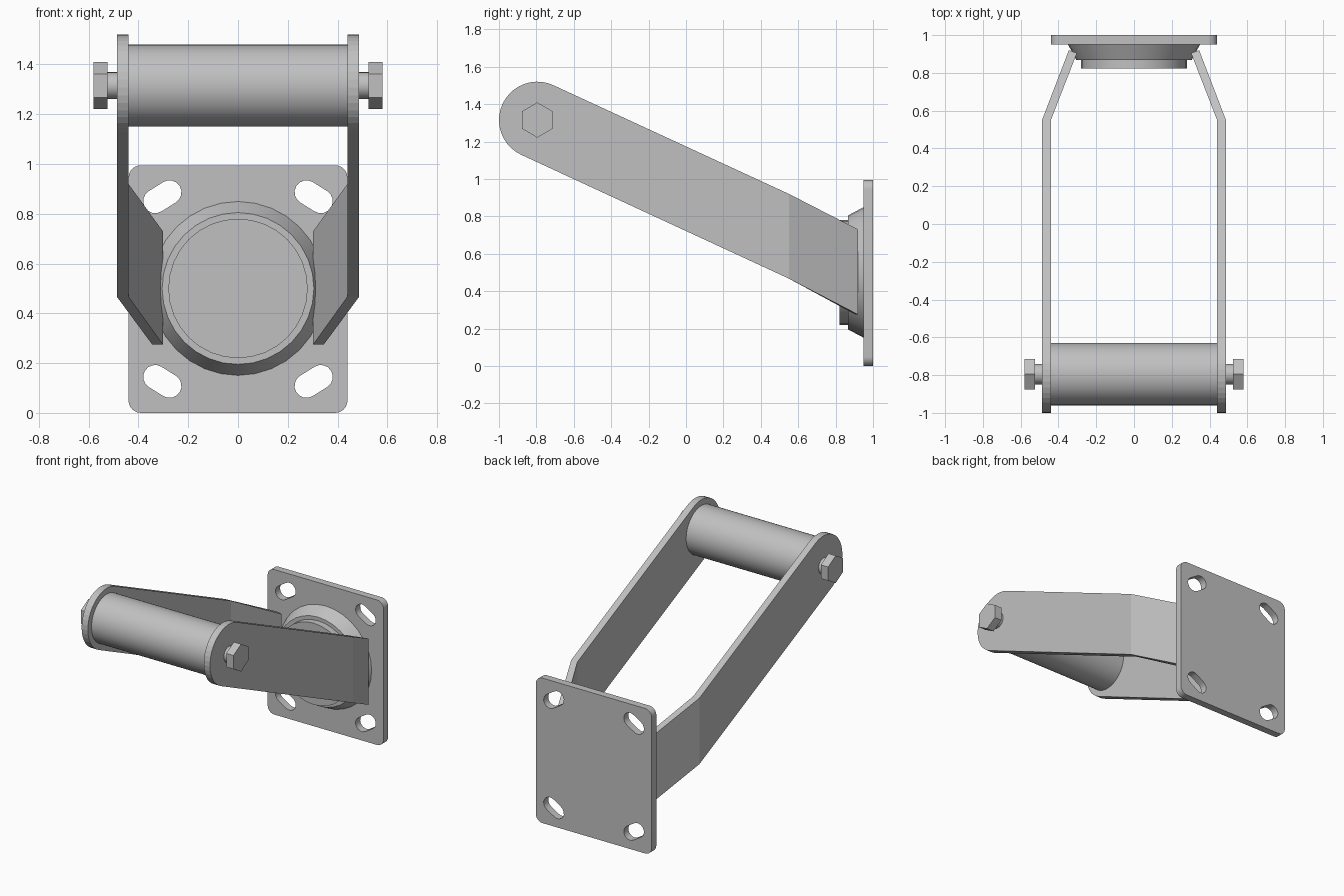
import bpy, bmesh, math
from math import cos, sin, pi, radians
from mathutils import Matrix, Vector

cube = bpy.data.objects.get("Cube")
if cube:
    bpy.data.objects.remove(cube, do_unlink=True)

steel = bpy.data.materials.new("plain_grey_steel")
steel.use_nodes = True
GREY = (0.53, 0.53, 0.53, 1)
steel.diffuse_color = GREY
steel.node_tree.nodes["Principled BSDF"].inputs["Base Color"].default_value = GREY

PIVOT_Y, PIVOT_Z = -0.795, 1.315


def add_object(name, mesh, smooth=False):
    obj = bpy.data.objects.new(name, mesh)
    bpy.context.collection.objects.link(obj)
    mesh.materials.clear()
    mesh.materials.append(steel)
    if smooth:
        bpy.ops.object.select_all(action="DESELECT")
        obj.select_set(True)
        bpy.context.view_layer.objects.active = obj
        bpy.ops.object.shade_smooth_by_angle(angle=radians(31))
    return obj


def finish(name, bm, smooth=False):
    bmesh.ops.recalc_face_normals(bm, faces=bm.faces)
    mesh = bpy.data.meshes.new(name)
    bm.to_mesh(mesh)
    bm.free()
    return add_object(name, mesh, smooth)


def rod(name, start, end, r1, r2, sides, spin=0, smooth=True):
    """Capped cylinder, cone or prism between two points."""
    start, end = Vector(start), Vector(end)
    axis = end - start
    turn = axis.to_track_quat("Z", "Y").to_matrix().to_4x4()
    place = Matrix.Translation((start + end) / 2) @ turn @ Matrix.Rotation(spin, 4, "Z")
    bm = bmesh.new()
    bmesh.ops.create_cone(bm, cap_ends=True, segments=sides, radius1=r1,
                          radius2=r2, depth=axis.length, matrix=place)
    return finish(name, bm, smooth)


def arc(cx, cy, r, a0, a1, steps):
    return [(cx + r * cos(a0 + (a1 - a0) * i / steps),
             cy + r * sin(a0 + (a1 - a0) * i / steps)) for i in range(steps + 1)]


# Mounting plate: rounded outline with four angled slots
def add_loop(curve, points):
    spline = curve.splines.new("POLY")
    spline.points.add(len(points) - 1)
    for p, (x, z) in zip(spline.points, points):
        p.co = (x, z, 0, 1)
    spline.use_cyclic_u = True


W, H, R = 0.44, 0.4975, 0.05
outline = []
for k, (sx, sz) in enumerate([(1, 1), (-1, 1), (-1, -1), (1, -1)]):
    outline += arc(sx * (W - R), H + sz * (H - R), R, k * pi / 2, (k + 1) * pi / 2, 6)
curve = bpy.data.curves.new("plate_outline", "CURVE")
curve.dimensions = "2D"
curve.fill_mode = "BOTH"
curve.extrude = 0.025
add_loop(curve, outline)
tilt = radians(32)
for sx in (1, -1):
    for sz in (1, -1):
        slot = []
        for end in (1, -1):
            a = -tilt + (0 if end == 1 else pi)
            slot += arc(0.304 + end * 0.034 * cos(tilt), 0.371 - end * 0.034 * sin(tilt),
                        0.048, a - pi / 2, a + pi / 2, 8)
        add_loop(curve, [(sx * x, H + sz * z) for x, z in slot])
helper = bpy.data.objects.new("plate_outline", curve)
bpy.context.collection.objects.link(helper)
bpy.context.view_layer.update()
plate_mesh = bpy.data.meshes.new_from_object(
    helper.evaluated_get(bpy.context.evaluated_depsgraph_get()))
bpy.data.objects.remove(helper, do_unlink=True)
plate_mesh.transform(Matrix.Translation((0, 0.975, 0)) @ Matrix.Rotation(pi / 2, 4, "X"))
bm = bmesh.new()
bm.from_mesh(plate_mesh)
bmesh.ops.remove_doubles(bm, verts=bm.verts, dist=0.0005)
finish("mounting_plate", bm, True)

# Swivel: tapered base and round cap
rod("swivel_base", (0, 0.955, 0.5), (0, 0.867, 0.5), 0.352, 0.305, 32)
rod("swivel_cap", (0, 0.87, 0.5), (0, 0.822, 0.5), 0.28, 0.28, 32)

# Roller between the arms
rod("roller", (-0.44, PIVOT_Y, PIVOT_Z), (0.44, PIVOT_Y, PIVOT_Z), 0.165, 0.165, 48)


# Arms: rounded front end, sloping bar, inward bend at the back
def arm(name, side):
    slope = radians(-24.8)
    rounded = arc(PIVOT_Y, PIVOT_Z, 0.205, slope + pi / 2, slope + 3 * pi / 2, 20)
    layers = []
    bm = bmesh.new()
    for x_bar, x_end, y_end in ((0.487, 0.345, 0.92), (0.44, 0.302, 0.905)):
        points = [(x_bar, y, z) for y, z in rounded]
        points += [(x_bar, 0.55, 0.467), (x_end, y_end, 0.275),
                   (x_end, y_end, 0.73), (x_bar, 0.55, 0.92)]
        verts = [bm.verts.new((side * x, y, z)) for x, y, z in points]
        bm.faces.new(verts[:-3] + verts[-1:])
        bm.faces.new(verts[-4:])
        layers.append(verts)
    outer, inner = layers
    for i in range(len(outer)):
        bm.faces.new((outer[i - 1], outer[i], inner[i], inner[i - 1]))
    finish(name, bm, False)


# Mirrored arms and hexagonal bolts
for label, side in (("left", 1), ("right", -1)):
    arm(label + "_arm", side)
    rod(label + "_bolt_shank", (side * 0.44, PIVOT_Y, PIVOT_Z),
        (side * 0.53, PIVOT_Y, PIVOT_Z), 0.054, 0.054, 24)
    head = rod(label + "_bolt_head", (side * 0.525, PIVOT_Y, PIVOT_Z),
               (side * 0.58, PIVOT_Y, PIVOT_Z), 0.094, 0.094, 6, 0, False)
    # Turn the hexagon so that one corner points straight up
    top = max(v.co.z for v in head.data.vertices)
    if top - PIVOT_Z < 0.09:
        about = Matrix.Translation((0, PIVOT_Y, PIVOT_Z))
        head.data.transform(about @ Matrix.Rotation(pi / 6, 4, "X") @ about.inverted())
